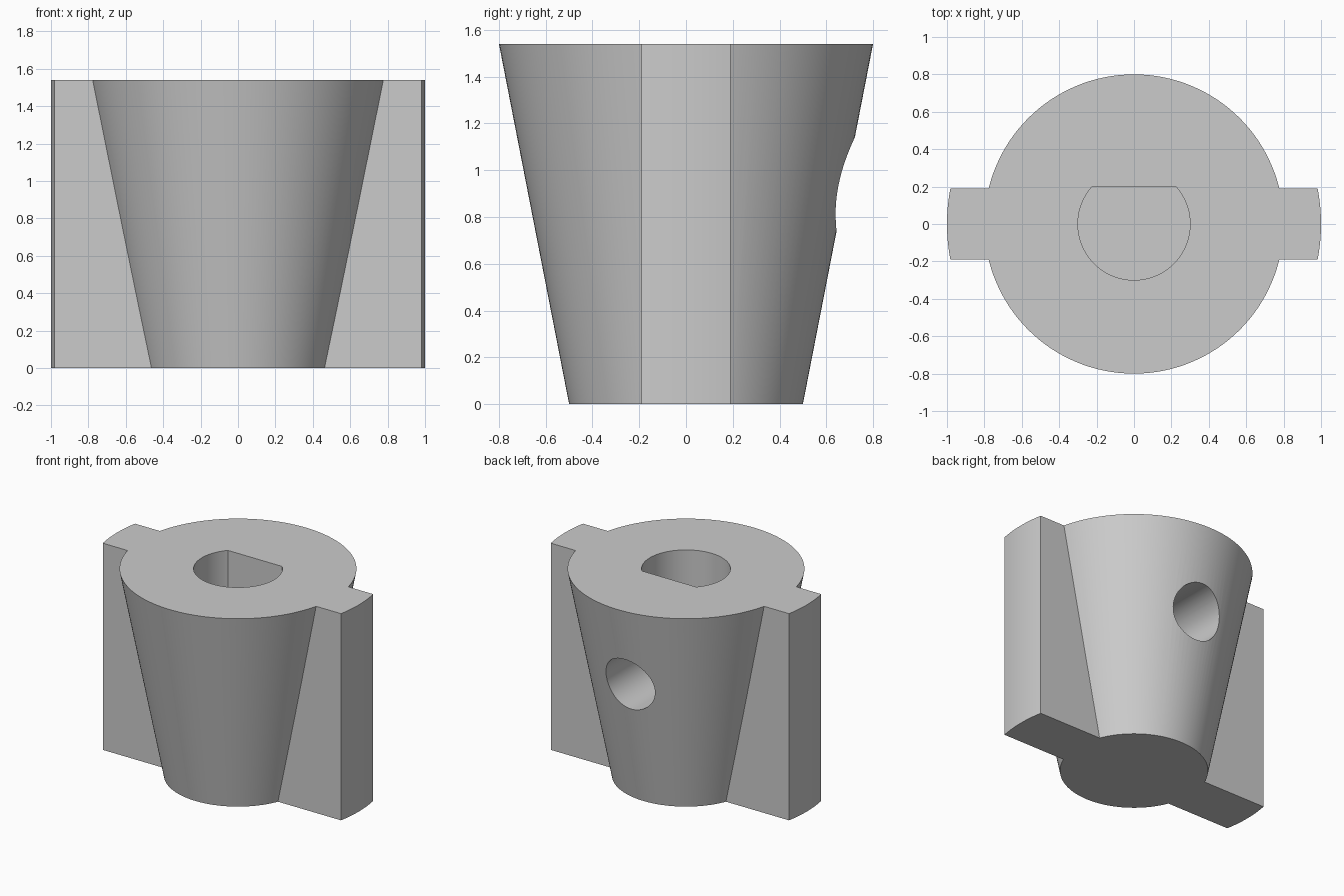
import bpy
import bmesh
from math import asin, cos, sin, pi, radians
from mathutils import Matrix

HEIGHT = 1.54

if "Cube" in bpy.data.objects:
    bpy.data.objects.remove(bpy.data.objects["Cube"], do_unlink=True)

grey = bpy.data.materials.new("plain grey")
grey.use_nodes = True
colour = (0.6, 0.6, 0.6, 1)
grey.diffuse_color = colour
grey.node_tree.nodes["Principled BSDF"].inputs["Base Color"].default_value = colour


def finish(bm, name):
    bmesh.ops.recalc_face_normals(bm, faces=bm.faces[:])
    mesh = bpy.data.meshes.new(name)
    bm.to_mesh(mesh)
    bm.free()
    mesh.materials.append(grey)
    obj = bpy.data.objects.new(name, mesh)
    bpy.context.collection.objects.link(obj)
    return obj


def cone(name, r1, r2, depth, matrix, segments):
    bm = bmesh.new()
    bmesh.ops.create_cone(bm, cap_ends=True, segments=segments, radius1=r1,
                          radius2=r2, depth=depth, matrix=matrix)
    return finish(bm, name)


def arc(radius, start, end, steps):
    angles = [start + (end - start) * i / steps for i in range(steps + 1)]
    return [(radius * cos(a), radius * sin(a)) for a in angles]


def prism(name, outline, z0, z1):
    bm = bmesh.new()
    face = bm.faces.new([bm.verts.new((x, y, z0)) for x, y in outline])
    extruded = bmesh.ops.extrude_face_region(bm, geom=[face])["geom"]
    top = [v for v in extruded if isinstance(v, bmesh.types.BMVert)]
    bmesh.ops.translate(bm, verts=top, vec=(0, 0, z1 - z0))
    return finish(bm, name)


def combine(target, other, operation):
    mod = target.modifiers.new(other.name, "BOOLEAN")
    mod.operation = operation
    mod.solver = "EXACT"
    mod.object = other
    bpy.context.view_layer.objects.active = target
    bpy.ops.object.modifier_apply(modifier=mod.name)
    bpy.data.objects.remove(other, do_unlink=True)


# Tapered body
knob = cone("knob_body", 0.5, 0.8, HEIGHT,
            Matrix.Translation((0, 0, HEIGHT / 2)), 128)

# Two grip wings with rounded tips, made as one bar across the body
half = asin(0.19)
bar = arc(1, -half, half, 12) + arc(1, pi - half, pi + half, 12)
combine(knob, prism("grip_wings", bar, 0, HEIGHT), "UNION")

# Blind D-shaped shaft bore, flat side to the back
flat = asin(0.2 / 0.3)
combine(knob, prism("shaft_bore", arc(0.3, pi - flat, 2 * pi + flat, 72),
                    0.34, HEIGHT + 0.2), "DIFFERENCE")

# Set-screw hole from the back into the bore
turn = Matrix.Translation((0, 0.5, 0.94)) @ Matrix.Rotation(pi / 2, 4, "X")
combine(knob, cone("screw_hole", 0.2, 0.2, 1, turn, 64), "DIFFERENCE")

# Smooth the round walls, keep the edges crisp
bpy.ops.object.select_all(action="DESELECT")
knob.select_set(True)
bpy.context.view_layer.objects.active = knob
bpy.ops.object.shade_smooth_by_angle(angle=radians(20))
